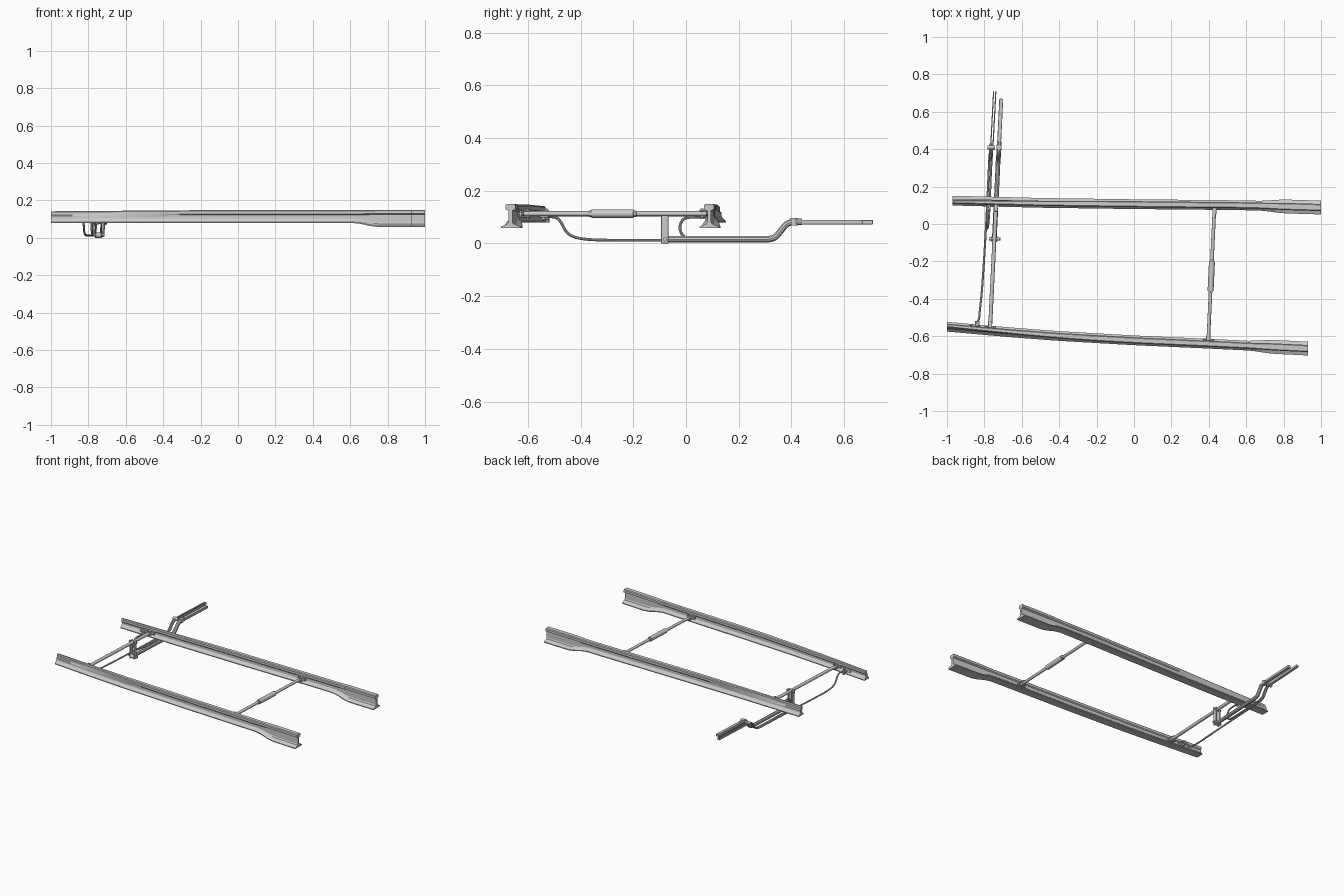
import bpy, bmesh
from math import radians
from mathutils import Vector

if "Cube" in bpy.data.objects:
    bpy.data.objects.remove(bpy.data.objects["Cube"])


def finish(ob, angle=35):
    bpy.ops.object.select_all(action='DESELECT')
    ob.select_set(True)
    bpy.context.view_layer.objects.active = ob
    bpy.ops.object.shade_smooth_by_angle(angle=radians(angle))
    return ob


def bm_object(name, bm):
    bmesh.ops.recalc_face_normals(bm, faces=bm.faces)
    me = bpy.data.meshes.new(name)
    bm.to_mesh(me)
    bm.free()
    ob = bpy.data.objects.new(name, me)
    bpy.context.collection.objects.link(ob)
    return ob


def lerp_keys(keys, x):
    for (x0, v0), (x1, v1) in zip(keys, keys[1:]):
        if x <= x1:
            t = max(0, (x - x0) / (x1 - x0))
            return v0 + (v1 - v0) * t
    return keys[-1][1]


def profile(foot, web, head_in, head_out, zb, zt):
    """Rail cross-section, u towards the stock rail."""
    h = zt - zb
    half = [(foot, zb), (foot, zb + .006), (web + .004, zb + .017), (web, zb + .024),
            (web, zt - .026), (None, zt - .02), (None, zt - .005)]
    out = [(head_out if u is None else u, z) for u, z in half]
    inn = [(-(head_in if u is None else u), z) for u, z in half]
    return out + [(head_out - .005, zt), (-head_in + .005, zt)] + inn[::-1]


def rail(name, side, x0, x1, centre, taper):
    bm = bmesh.new()
    rings = []
    stations = [x0 + (taper - x0) * i / 14 for i in range(15)]
    stations += [taper + .045, taper + .095, taper + .14, x1]
    for x in stations:
        t = min(1, max(0, (x - taper) / .14))
        t = t * t * (3 - 2 * t)                      # forged change to full section
        p = min(1, (x - x0) / .8)                    # planing of the point
        prof = profile(.026 + .011 * t, .010 - .003 * t, .016 + .003 * t,
                       .004 + .012 * p + .003 * t, .08 - .022 * t, .142 + .006 * p + .002 * t)
        yc = lerp_keys(centre, x)
        rings.append([bm.verts.new((x, yc + side * u, z)) for u, z in prof])
    for a, b in zip(rings, rings[1:]):
        for i in range(len(a)):
            j = (i + 1) % len(a)
            bm.faces.new((a[i], a[j], b[j], b[i]))
    bm.faces.new(rings[0])
    bm.faces.new(rings[-1])
    return finish(bm_object(name, bm), 25)


def tube(name, pts, r, smooth=True):
    cu = bpy.data.curves.new(name, 'CURVE')
    cu.dimensions = '3D'
    cu.bevel_depth, cu.bevel_resolution, cu.use_fill_caps = r, 3, True
    sp = cu.splines.new('NURBS' if smooth else 'POLY')
    sp.points.add(len(pts) - 1)
    for p, co in zip(sp.points, pts):
        p.co = (*co, 1)
    if smooth:
        sp.order_u, sp.use_endpoint_u, sp.resolution_u = 3, True, 5
    ob = bpy.data.objects.new(name, cu)
    bpy.context.collection.objects.link(ob)
    bpy.ops.object.select_all(action='DESELECT')
    ob.select_set(True)
    bpy.context.view_layer.objects.active = ob
    bpy.ops.object.convert(target='MESH')
    return finish(bpy.context.object)


def rod(name, a, b, r, sides=16):
    a, b = Vector(a), Vector(b)
    bpy.ops.mesh.primitive_cylinder_add(vertices=sides, radius=r, depth=(b - a).length,
                                        location=(a + b) / 2)
    ob = bpy.context.object
    ob.name = name
    ob.rotation_euler = (b - a).to_track_quat('Z', 'Y').to_euler()
    return finish(ob)


def box(name, loc, size, rz=0):
    bpy.ops.mesh.primitive_cube_add(size=1, location=loc, rotation=(0, 0, radians(rz)))
    ob = bpy.context.object
    ob.name, ob.scale = name, size
    bpy.ops.object.transform_apply(location=False, rotation=False, scale=True)
    m = ob.modifiers.new('edge', 'BEVEL')
    m.width, m.segments = .0015, 1
    return ob


def rail_bracket(name, x, y, inward, z=.113, width=.06):
    """Web plate with two bolts and a fork gripping the rod end."""
    box(name + '_plate', (x, y, z), (width, .008, .026), -2)
    for dx in (-width * .36, width * .36):
        rod(name + '_bolt', (x + dx, y - inward * .008, z), (x + dx, y + inward * .011, z), .007, 6)
    for dz in (-.011, .011):
        box(name + '_fork', (x, y + inward * .018, z + dz), (.022, .036, .006), -2)
    rod(name + '_pin', (x, y + inward * .025, z - .02), (x, y + inward * .025, z + .02), .006, 12)


# Switch rails
A = [(-.97, .125), (-.5, .113), (0, .106), (.6, .1), (1, .088)]
B = [(-1, -.549), (-.7, -.576), (-.4, -.599), (0, -.622), (.4, -.64), (.93, -.666)]
rail('rear_switch_rail', 1, -.97, 1, A, .67)
rail('front_switch_rail', -1, -1, .93, B, .61)

# Middle stretcher with insulated sleeve
s0, s1 = Vector((.397, -.622, .113)), Vector((.43, .082, .113))
rod('middle_stretcher', s0, s1, .0095)
rod('stretcher_sleeve', s0.lerp(s1, .375), s0.lerp(s1, .6), .016)
for t in (.36, .60):
    rod('sleeve_nut', s0.lerp(s1, t), s0.lerp(s1, t + .016), .013, 6)
rail_bracket('middle_front_bracket', .397, -.626, 1)
rail_bracket('middle_rear_bracket', .43, .086, -1)

# Toe stretcher
rod('toe_stretcher', (-.769, -.548, .113), (-.738, .09, .113), .0105)
rail_bracket('toe_front_bracket', -.769, -.557, 1)
rail_bracket('toe_rear_bracket', -.738, .103, -1)

# Hanging link between stretcher and drive rod
for dx in (-.015, .015):
    box('hanger_cheek', (-.747 + dx, -.08, .062), (.006, .028, .124), -3)
rod('hanger_upper_pin', (-.775, -.08, .113), (-.719, -.08, .113), .008, 12)
rod('hanger_lower_pin', (-.775, -.08, .016), (-.715, -.08, .016), .009, 6)
rod('hanger_boss', (-.76, -.08, .014), (-.734, -.08, .014), .014)

# Cranked drive rod
tube('drive_rod', [(-.747, -.085, .016), (-.738, .1, .016), (-.729, .28, .016), (-.727, .335, .016),
                   (-.724, .365, .055), (-.722, .39, .084), (-.721, .44, .082)], .0125)
box('drive_bar', (-.7155, .55, .081), (.021, .24, .018), -2.8)
rod('drive_joint', (-.722, .41, .068), (-.722, .41, .096), .014)

# Detector rods, front and rear rails
tube('front_detector_rod', [(-.842, -.53, .1), (-.828, -.51, .103), (-.826, -.48, .095),
                            (-.823, -.45, .03), (-.815, -.38, .014), (-.806, -.26, .012),
                            (-.79, 0, .012), (-.777, .28, .012), (-.774, .34, .016),
                            (-.772, .365, .055), (-.77, .39, .083), (-.767, .43, .082)], .0055)
tube('rear_detector_rod', [(-.782, .095, .1), (-.784, .03, .1), (-.785, -.01, .098),
                           (-.784, -.028, .06), (-.78, -.008, .02), (-.774, .05, .012),
                           (-.765, .28, .012), (-.762, .34, .016), (-.76, .365, .055),
                           (-.758, .39, .083), (-.756, .43, .082)], .0055)
box('front_detector_bar', (-.7585, .56, .081), (.006, .30, .016), -3)
box('rear_detector_bar', (-.7465, .56, .081), (.006, .30, .016), -3)
rod('detector_joint', (-.782, .41, .082), (-.744, .41, .082), .011, 12)

# Detector brackets on the rail webs
for name, x, y, d in (('front_detector', -.85, -.552, 1), ('rear_detector', -.79, .108, -1)):
    box(name + '_lug', (x, y, .104), (.06, .012, .026), -4)
    box(name + '_arm', (x + .012, y + d * .016, .096), (.024, .034, .012), -4)
    rod(name + '_nut', (x + .012, y + d * .026, .08), (x + .012, y + d * .026, .112), .008, 6)
    for dx in (-.02, .02):
        rod(name + '_bolt', (x + dx, y - d * .008, .108), (x + dx, y + d * .012, .108), .007, 6)
